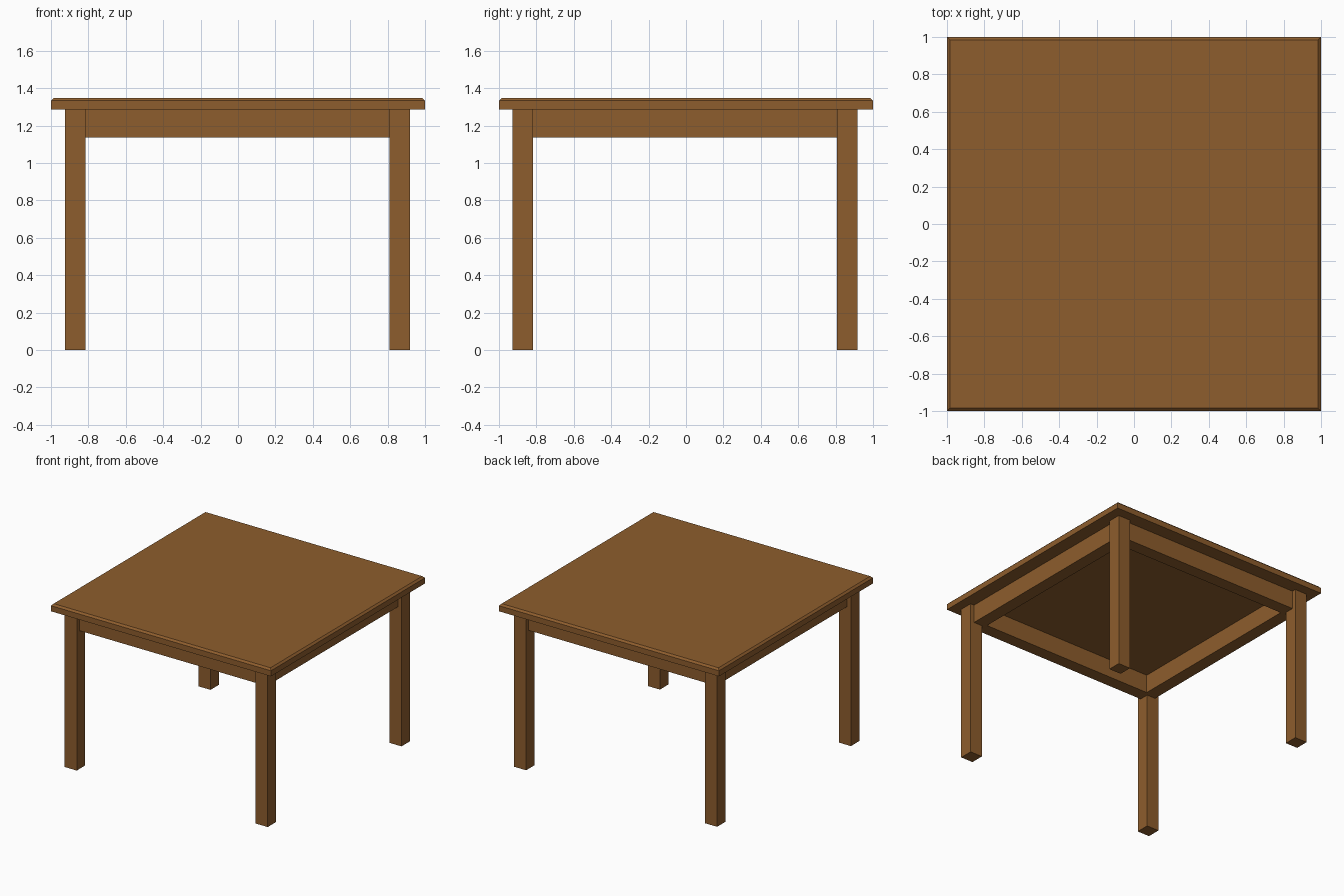
import bpy, bmesh
from mathutils import Vector

if "Cube" in bpy.data.objects:
    bpy.data.objects.remove(bpy.data.objects["Cube"])

wood = bpy.data.materials.new("wood")
wood.diffuse_color = (0.27, 0.11, 0.026, 1)
wood.use_nodes = True
wood.node_tree.nodes["Principled BSDF"].inputs["Base Color"].default_value = wood.diffuse_color


def box(name, lo, hi, chamfer=0):
    """Box between two corners, optionally chamfered around its upper rim."""
    lo, hi = Vector(lo), Vector(hi)
    bm = bmesh.new()
    bmesh.ops.create_cube(bm, size=1)
    bmesh.ops.scale(bm, vec=hi - lo, verts=bm.verts)
    if chamfer:
        rim = [e for e in bm.edges if all(v.co.z > 0 for v in e.verts)]
        bmesh.ops.bevel(bm, geom=rim, offset=chamfer, segments=1,
                        affect='EDGES', profile=0.5)
    mesh = bpy.data.meshes.new(name)
    bm.to_mesh(mesh)
    bm.free()
    mesh.materials.append(wood)
    obj = bpy.data.objects.new(name, mesh)
    obj.location = (lo + hi) / 2
    bpy.context.collection.objects.link(obj)
    return obj


TOP_Z, UNDER_Z, APRON_Z = 1.348, 1.287, 1.137
CX, CY = -0.003, -0.005            # the base sits very slightly off centre
LEG, LEG_POS = 0.11, 0.868         # leg thickness, distance to leg axis
OUT, INN = 0.89, 0.785             # outer and inner faces of the apron

# Table top with chamfered upper edge
box("table_top", (-1, -1, UNDER_Z), (1, 1, TOP_Z), chamfer=0.015)

# Four square legs
for sy, fb in ((-1, "front"), (1, "back")):
    for sx, lr in ((-1, "left"), (1, "right")):
        x, y, h = CX + sx * LEG_POS, CY + sy * LEG_POS, LEG / 2
        box(f"{fb}_{lr}_leg", (x - h, y - h, 0), (x + h, y + h, UNDER_Z))

# Apron boards, set back from the outer leg faces
mid, half = (OUT + INN) / 2, (OUT - INN) / 2
for s, name in ((-1, "front"), (1, "back")):
    y = CY + s * mid
    box(f"{name}_apron", (CX - OUT, y - half, APRON_Z), (CX + OUT, y + half, UNDER_Z))
for s, name in ((-1, "left"), (1, "right")):
    x = CX + s * mid
    box(f"{name}_apron", (x - half, CY - INN, APRON_Z), (x + half, CY + INN, UNDER_Z))
